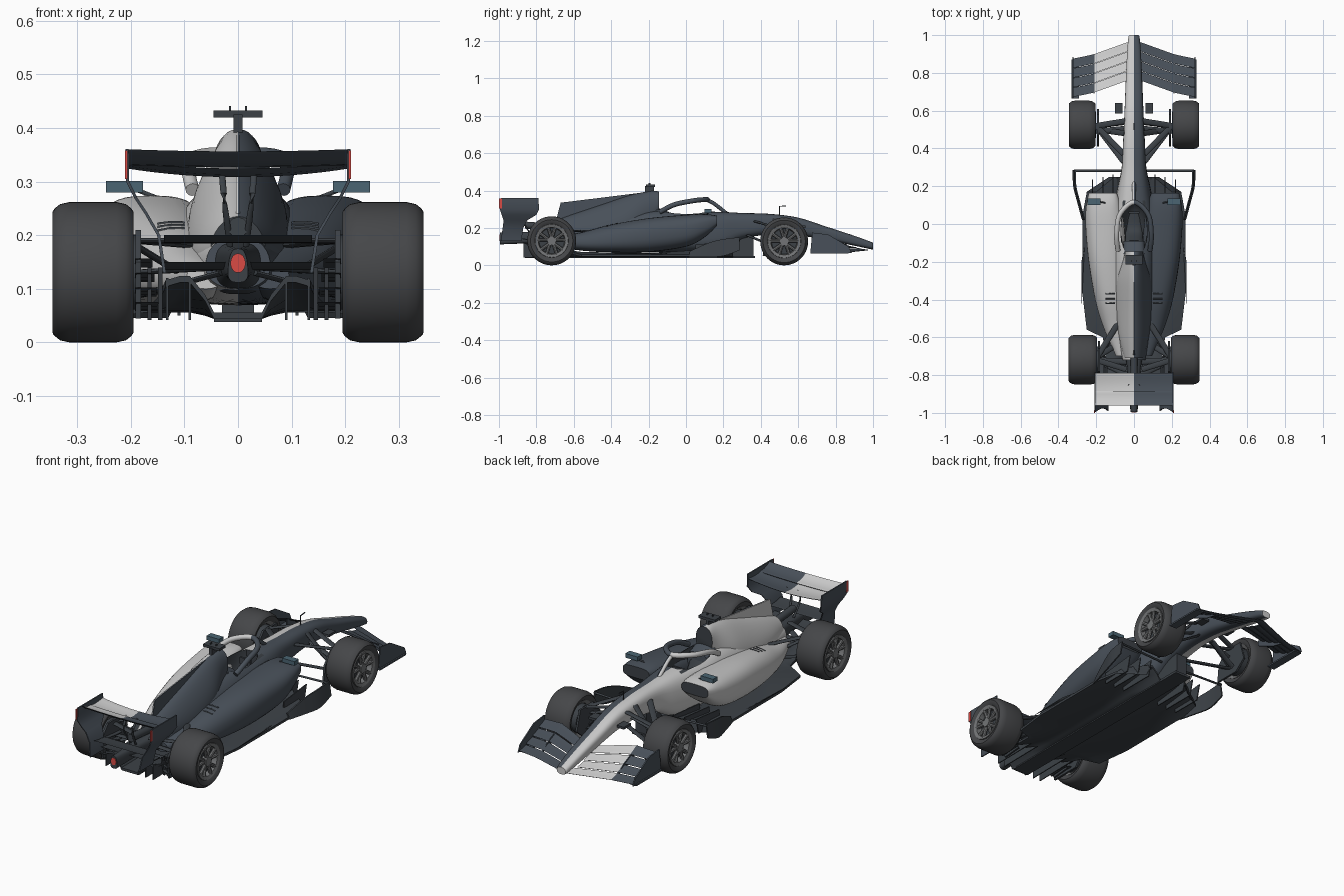
import bpy, bmesh
from math import sin, cos, pi, radians, copysign
from mathutils import Vector as V

if "Cube" in bpy.data.objects:
    bpy.data.objects.remove(bpy.data.objects["Cube"])


def material(name, rgb):
    m = bpy.data.materials.new(name)
    m.diffuse_color = (*rgb, 1)
    m.use_nodes = True
    m.node_tree.nodes["Principled BSDF"].inputs["Base Color"].default_value = m.diffuse_color
    return m


LIGHT = material("light_paint", (.9, .9, .89))
DARK = material("dark_paint", (.065, .08, .1))
BLACK = material("carbon", (.045, .053, .062))
RUBBER = material("rubber", (.06, .062, .066))
METAL = material("rim_grey", (.17, .175, .18))
RED = material("red_light", (.7, .07, .06))
BLUE = material("mirror_blue", (.07, .13, .17))


def skin(name, rings, mat=BLACK, loop=False):
    """Surface through equal rings of points; capped unless looped."""
    n, k = len(rings[0]), len(rings)
    bm = bmesh.new()
    vs = [[bm.verts.new(p) for p in r] for r in rings]
    for i in range(k if loop else k - 1):
        a, b = vs[i], vs[(i + 1) % k]
        for j in range(n):
            bm.faces.new((a[j], a[(j + 1) % n], b[(j + 1) % n], b[j]))
    if not loop:
        bm.faces.new(vs[0])
        bm.faces.new(vs[-1])
    bmesh.ops.recalc_face_normals(bm, faces=bm.faces)
    me = bpy.data.meshes.new(name)
    bm.to_mesh(me)
    bm.free()
    me.materials.append(mat)
    ob = bpy.data.objects.new(name, me)
    bpy.context.collection.objects.link(ob)
    return ob


def spline(pts, sub=6):
    """Catmull-Rom through tuples of any length."""
    out = []
    for i in range(len(pts) - 1):
        p0, p1, p2, p3 = pts[max(i - 1, 0)], pts[i], pts[i + 1], pts[min(i + 2, len(pts) - 1)]
        for t in [s / sub for s in range(sub)]:
            out.append(tuple(.5 * (2 * b + (c - a) * t + (2 * a - 5 * b + 4 * c - d) * t * t
                             + (3 * b - a - 3 * c + d) * t ** 3) for a, b, c, d in zip(p0, p1, p2, p3)))
    return out + [tuple(pts[-1])]


def loft(name, secs, mat=BLACK, s=1, n=32, sub=6):
    """Superellipse sections: y, x centre, half width, z low, z high, exponent, taper."""
    rings = []
    for y, xc, hw, zb, zt, e, tp in spline(secs, sub):
        ring = []
        for i in range(n):
            c, d = cos(2 * pi * i / n), sin(2 * pi * i / n)
            u = copysign(abs(c) ** (2 / e), c) if abs(c) > 1e-6 else 0
            w = copysign(abs(d) ** (2 / e), d)
            ring.append((s * (xc + hw * u * (1 - tp * w)), y, (zb + zt) / 2 + w * (zt - zb) / 2))
        rings.append(ring)
    return skin(name, rings, mat)


def tube(name, pts, r, mat=BLACK, n=12, sub=1, flat=1):
    pts = [V(p) for p in spline(pts, sub)]
    rings = []
    for i, p in enumerate(pts):
        q = (pts[min(i + 1, len(pts) - 1)] - pts[max(i - 1, 0)]).to_track_quat('Z', 'Y')
        rings.append([p + q @ V((r * cos(2 * pi * j / n), flat * r * sin(2 * pi * j / n), 0)) for j in range(n)])
    return skin(name, rings, mat)


def box(name, x0, x1, y0, y1, z0, z1, mat=BLACK):
    return skin(name, [[(x0, y0, z), (x1, y0, z), (x1, y1, z), (x0, y1, z)] for z in (z0, z1)], mat)


def plate_x(name, x, t, pts, mat=BLACK):
    return skin(name, [[(x + d, y, z) for y, z in pts] for d in (-t / 2, t / 2)], mat)


def wing(name, stations, th, camber, mat=BLACK):
    """Aerofoil through stations: x, y lead, z lead, y trail, z trail."""
    ts = [0, .05, .2, .45, .75, 1]
    rings = []
    for x, y0, z0, y1, z1 in stations:
        p = [(t, 1) for t in ts] + [(t, -1) for t in ts[-2:0:-1]]
        rings.append([(x, y0 + (y1 - y0) * t, z0 + (z1 - z0) * t - camber * 4 * t * (1 - t)
                       + sg * th * (1.9 * t ** .5 * (1 - t) + .08)) for t, sg in p])
    return skin(name, rings, mat)


def paint(ob, rule):
    ob.data.materials.clear()
    for m in (LIGHT, DARK, BLACK):
        ob.data.materials.append(m)
    for f in ob.data.polygons:
        f.material_index = rule(f.center, f.normal)


def split(c, n):
    return 0 if c.x < 0 else 1


def split_top(c, n):
    return 0 if c.x < 0 and n.z > .1 else 1


# Nose and survival cell with cockpit opening
body = loft("chassis", [(1, 0, .024, .085, .12, 2.5, 0), (.985, 0, .03, .087, .127, 2.5, 0), (.9, 0, .037, .105, .158, 3, 0), (.75, 0, .044, .135, .207, 3, 0),
    (.6, 0, .05, .16, .255, 3, 0), (.45, 0, .057, .165, .275, 3, 0), (.3, 0, .065, .14, .28, 3, .05), (.18, 0, .088, .08, .286, 3, .1),
    (0, 0, .115, .07, .288, 3, .15), (-.15, 0, .12, .07, .295, 3, .2), (-.35, 0, .115, .072, .28, 2.5, .25),
    (-.55, 0, .09, .08, .23, 2.3, .2), (-.72, 0, .06, .1, .2, 2.2, .1)])
cut = loft("cockpit_cutter", [(.11, 0, .03, .2, .4, 2.5, 0), (.06, 0, .06, .16, .42, 2.5, 0), (-.06, 0, .07, .14, .43, 2.5, 0),
    (-.14, 0, .05, .18, .4, 2.5, 0)], sub=3)
mod = body.modifiers.new("cockpit", 'BOOLEAN')
mod.operation, mod.object = 'DIFFERENCE', cut
bpy.context.view_layer.objects.active = body
bpy.ops.object.modifier_apply(modifier=mod.name)
bpy.data.objects.remove(cut)
inside = lambda c, n: abs(c.x) < .078 and -.15 < c.y < .115 and c.z < .283 and n.dot(V((0, -.02, .32)) - c) > 0 and c.z > .13
paint(body, lambda c, n: 2 if inside(c, n) else split(c, n))

# Engine cover with air intake, fin, exhaust, tail
cover = loft("engine_cover", [(-.145, 0, .046, .27, .395, 2.3, .05), (-.19, 0, .056, .2, .397, 2.3, .2), (-.3, 0, .085, .15, .375, 2.1, .35),
    (-.45, 0, .09, .1, .325, 2.1, .35), (-.6, 0, .075, .11, .275, 2.1, .3), (-.71, 0, .05, .135, .235, 2.1, .2)])
paint(cover, lambda c, n: 2 if abs(n.y) > .95 else split(c, n))
for s in (1, -1):
    plate_x("cover_fin", s * .002, .004, [(-.2, .393), (-.4, .368), (-.67, .335), (-.7, .22), (-.4, .3)], DARK if s > 0 else LIGHT)
tube("exhaust_pipe", [(0, -.66, .2), (0, -.86, .215)], .019)
loft("crash_structure", [(-.66, 0, .05, .09, .19, 3, 0), (-.82, 0, .03, .115, .18, 3, 0), (-.995, 0, .018, .112, .175, 3, .2)])
loft("rear_light", [(-.98, 0, .014, .13, .166, 2, 0), (-.998, 0, .014, .13, .166, 2, 0)], RED, sub=1)

# Halo, seat, steering wheel
hoop = tube("halo_hoop", [(-.085, -.14, .285), (-.092, -.06, .325), (-.075, .05, .347), (0, .115, .352),
    (.075, .05, .347), (.092, -.06, .325), (.085, -.14, .285)], .013, sub=6)
strut = tube("halo_strut", [(0, .11, .35), (0, .15, .33), (0, .22, .275)], .01, sub=4)
for o in (hoop, strut):
    paint(o, split)
loft("headrest", [(-.09, 0, .055, .2, .285, 3, 0), (-.16, 0, .06, .2, .31, 3, 0)], DARK, sub=2)
tube("seat", [(0, .06, .15), (0, -.04, .155), (0, -.1, .24)], .045, sub=4, flat=.35)
box("steering_wheel", -.03, .03, .055, .065, .235, .268)

# Overhead camera, sensor mast
box("camera_post", -.008, .008, -.22, -.17, .39, .425)
box("camera_bar", -.046, .046, -.215, -.165, .42, .433)
for x in (-.015, .015):
    box("camera_antenna", x - .002, x + .002, -.2, -.19, .43, .441)
tube("sensor_mast", [(0, .5, .265), (0, .5, .315), (0, .535, .318)], .003)

# Floor with tunnels either side of the plank, rising into the diffuser
rings = []
for y, w, h in ((.25, .13, .1), (.17, .25, .085), (.05, .272, .07), (-.15, .272, .056), (-.38, .272, .056), (-.56, .25, .06),
                (-.6, .165, .065), (-.7, .15, .08), (-.87, .135, .112)):
    edge = .046 if y > -.58 else h - .008
    half = [(.045, .044), (.062, (h + .044) / 2), (.09, h), (w * .8, h), (w, edge)]
    low = [(-x, y, z) for x, z in reversed(half)] + [(x, y, z) for x, z in half]
    rings.append(low + [(x, y, z + .012) for x, y, z in reversed(low)])
skin("tunnel_floor", rings)
box("plank", -.045, .045, -.86, .37, .038, .05)
box("keel", -.03, .03, .15, .36, .05, .16)
for x in (-.132, -.09, .09, .132):
    plate_x("diffuser_fence", x, .005, [(-.62, .045), (-.87, .042), (-.87, .12), (-.72, .08)])

# Rear wing and lower beam wing
for nm, y0, z0, y1, z1, d in (("rear_wing_main", -.79, .322, -.9, .324, .016), ("rear_wing_flap", -.885, .333, -.96, .356, .004)):
    st = [(x, y0, z0 + d * (abs(x) / .206) ** 2, y1, z1 + d * (abs(x) / .206) ** 2)
          for x in [.206 * i / 8 for i in range(-8, 9)]]
    paint(wing(nm, st, .006, .01), split_top)
for y, z in ((-.82, .138), (-.87, .188)):
    wing("beam_wing", [(x, y, z, y - .085, z + .012) for x in (-.138, 0, .138)], .0035, .004)

for s in (1, -1):
    PAINT = DARK if s > 0 else LIGHT
    m = lambda *p: (s * p[0], p[1], p[2])

    # Sidepods with inlets and louvres
    pod = loft("sidepod", [(.165, .165, .074, .21, .266, 3.5, 0), (.1, .162, .09, .15, .274, 2.8, -.05), (0, .155, .102, .1, .27, 2.6, -.03),
        (-.2, .14, .1, .072, .252, 2.5, 0), (-.4, .115, .09, .07, .218, 2.4, .1), (-.55, .09, .07, .078, .178, 2.3, .1),
        (-.7, .06, .035, .1, .15, 2.2, 0)], PAINT, s)
    paint(pod, lambda c, n: 2 if n.y > .97 else split(c, n))
    bpy.context.view_layer.update()
    for y in (-.37, -.395, -.42):
        hits = [pod.ray_cast(m(x, y, 1), (0, 0, -1))[1] - V((0, 0, .001)) for x in (.1, .125, .15)]
        tube("cooling_louvre", hits, .004)

    # Mirrors
    box("mirror", *sorted((s * .177, s * .246)), .1, .135, .28, .301, BLUE)
    tube("mirror_stalk", [m(.19, .12, .285), m(.1, .1, .25)], .004)

    # Floor edge fences
    skin("side_fence", [[m(x, y, z0), m(x + .007, y, z0), m(x + .007 - .01, y, z1), m(x - .01, y, z1)]
        for x, y, z0, z1 in spline([(.318, .285, .08, .15), (.315, .2, .05, .14), (.295, .12, .045, .12), (.268, .02, .045, .075)], 4)])
    tube("fence_bar", [m(.06, .282, .13), m(.318, .282, .14)], .007, flat=.6)
    for x in (.11, .165, .22):
        plate_x("inlet_fence", s * x, .005, [(.27 - x / 4, .05), (.29 - x / 4, .13), (.05, .11), (.05, .05)])
    wing("floor_edge_wing", [m(.262, -.1, .06) + (-.12, .06), m(.278, -.2, .066) + (-.45, .062)], .003, 0)

    # Front wing elements and endplate
    for k in range(4):
        f0, f1 = k / 4, (k + .96) / 4
        def station(x):
            y = .975 - .36 * x if x < .22 else .94 - .2 * x
            z = .082 - .04 * min(x, .3)
            h = .06 + .2 * x if x < .2 else .1 - .12 * (x - .2)
            return m(x, y - .205 * f0, z + h * f0 ** 1.3 + .003 * (k > 0)) + (y - .205 * f1, z + h * f1 ** 1.3)
        w = wing("front_wing_inner", [station(x) for x in (0 if k == 0 else .03, .08, .14, .21)], .004, .003)
        paint(w, split_top)
        wing("front_wing_outer", [station(x) for x in (.21, .26, .32)], .004, .003, DARK)
    plate_x("front_endplate", s * .322, .006, [(.885, .065), (.87, .1), (.76, .165), (.675, .175), (.665, .07)], DARK)
    plate_x("wing_divider", s * .212, .005, [(.87, .075), (.8, .12), (.69, .17), (.69, .14), (.8, .09)], DARK)
    box("wing_footplate", *sorted((s * .29, s * .332)), .665, .87, .063, .071, DARK)
    box("nose_winglet", *sorted((s * .06, s * .1)), .585, .64, .2, .212)

    # Rear wing endplate, light strip, pylon
    skin("rear_endplate", [[m(x, a, z), m(x + .006, a, z), m(x + .006, b, z), m(x, b, z)] for z, x, a, b in
        ((.361, .204, -.99, -.79), (.3, .203, -.995, -.785), (.27, .188, -.985, -.8), (.24, .168, -.975, -.85),
         (.2, .145, -.98, -.87), (.13, .134, -.99, -.88))], DARK)
    box("wing_light", *sorted((s * .206, s * .211)), -1, -.985, .305, .358, RED)
    tube("wing_pylon", [m(.03, -.85, .318), m(.025, -.88, .26), m(.015, -.84, .18)], .006, sub=4, flat=.6)

    # Wheels
    for nm, cy, xi, xo, R in (("front", .525, .205, .345, .128), ("rear", -.718, .195, .346, .131)):
        def pt(x, r, a):
            return m(x, cy + r * cos(a), R + r * sin(a))
        def lathe(name, prof, mat):
            skin(name, [[pt(x, r, 2 * pi * i / 56) for x, r in prof] for i in range(56)], mat, loop=True)
        lathe(nm + "_tyre", [(xi + .012, .086), (xi + .003, .098), (xi, .113), (xi + .004, R - .012), (xi + .014, R - .004), (xi + .032, R),
            (xo - .032, R), (xo - .014, R - .004), (xo - .004, R - .012), (xo, .113), (xo - .003, .098), (xo - .012, .086)], RUBBER)
        lathe(nm + "_rim", [(xo - .014, .09), (xo - .005, .088), (xo - .01, .072), (xo - .045, .066),
            (xi + .02, .072), (xi + .008, .088)], METAL)
        tube(nm + "_brake_drum", [pt(xi - .005, 0, 0), pt(xo - .035, 0, 0)], .07, n=40)
        tube(nm + "_hub", [pt(xo - .045, 0, 0), pt(xo - .008, 0, 0)], .023, METAL, n=20)
        for i in range(10):
            a = 2 * pi * (i // 2) / 5 + pi / 2
            b = a + radians(15 if i % 2 else -15)
            tube(nm + "_spoke", [pt(xo - .02, .014, a), pt(xo - .016, .078, b)], .009, METAL, n=8)

    # Brake duct fins
    plate_x("front_duct", s * .19, .01, [(.41, .05), (.42, .14), (.47, .2), (.58, .2), (.61, .1), (.55, .05)])
    plate_x("rear_duct", s * .186, .01, [(-.82, .045), (-.83, .15), (-.78, .21), (-.66, .21), (-.62, .1), (-.66, .045)])
    for i in range(4):
        z = .06 + .027 * i
        wing("rear_duct_fin", [m(.148 + .004 * i, -.7, z) + (-.82, z + .015), m(.192, -.68, z) + (-.84, z + .015)], .003, .003)
    for x in (.145, .165):
        plate_x("duct_fence", s * x, .008, [(-.8, .042), (-.82, .14), (-.74, .12), (-.7, .05)])

    # Suspension arms
    for nm, a, b in (("front_upper_arm", (.2, .52, .19), (.045, .545, .24)), ("front_upper_arm", (.2, .52, .19), (.055, .37, .235)),
                     ("front_lower_arm", (.2, .52, .08), (.045, .54, .17)), ("front_lower_arm", (.2, .52, .08), (.055, .33, .16)),
                     ("front_push_rod", (.19, .5, .1), (.05, .48, .25)), ("front_track_rod", (.2, .49, .15), (.045, .505, .2)),
                     ("rear_upper_arm", (.2, -.72, .19), (.04, -.77, .19)), ("rear_upper_arm", (.2, -.71, .19), (.08, -.52, .18)),
                     ("rear_lower_arm", (.2, -.72, .085), (.03, -.8, .13)), ("rear_lower_arm", (.2, -.71, .085), (.08, -.54, .11)),
                     ("rear_drive_shaft", (.2, -.72, .13), (.03, -.73, .14)), ("rear_pull_rod", (.19, -.7, .18), (.06, -.62, .1))):
        tube(nm, [m(*a), m(*b)], .015, flat=.35)

# Smooth shading with sharp edges kept
bpy.ops.object.select_all(action='SELECT')
bpy.ops.object.shade_smooth_by_angle(angle=radians(35))
